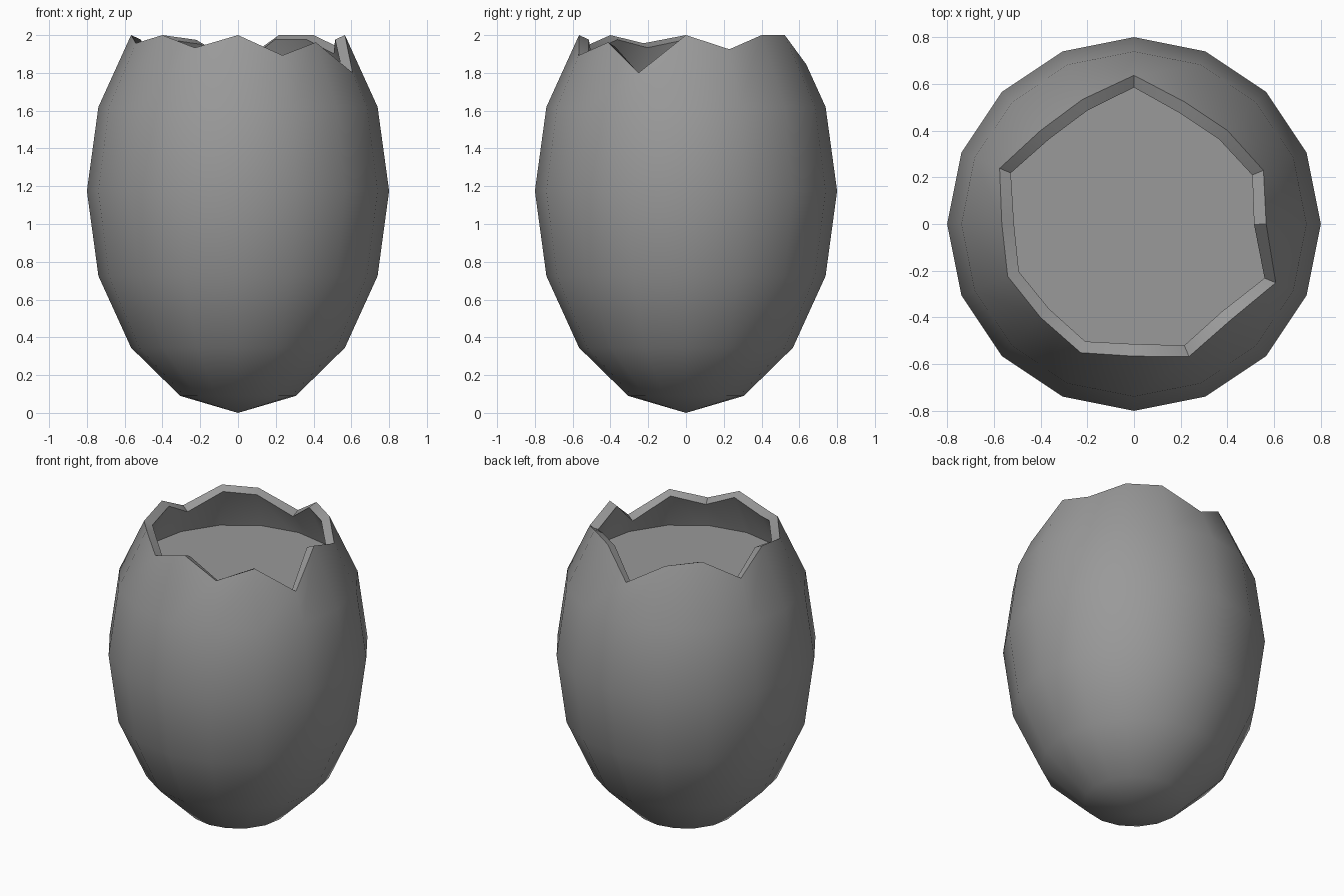
import bpy, bmesh
from math import cos, sin, tau, radians

if "Cube" in bpy.data.objects:
    bpy.data.objects.remove(bpy.data.objects["Cube"])

N = 16
# Egg profile rings (radius, height), pole at the bottom
RINGS = [(0.306, 0.09), (0.566, 0.345), (0.739, 0.725), (0.80, 1.175), (0.739, 1.62)]
# Height of the broken edge on each meridian, counter-clockwise from +x
RIM_Z = [2.0, 1.925, 2.0, 2.0, 1.845, 1.975, 2.0, 1.875,
         2.0, 1.957, 2.0, 1.933, 2.0, 1.893, 1.962, 1.80]
FILL_Z = 1.69

grey = bpy.data.materials.new("dark_grey")
grey.diffuse_color = (0.32, 0.32, 0.32, 1)
grey.use_nodes = True
grey.node_tree.nodes["Principled BSDF"].inputs["Base Color"].default_value = grey.diffuse_color


def wall_radius(z):
    """Outer radius on the slope between the last ring and the broken edge."""
    return 0.739 + (0.566 - 0.739) * (z - 1.62) / (2.0 - 1.62)


def point(i, r, z):
    a = tau * i / N
    return (r * cos(a), r * sin(a), z)


def make_object(name, bm):
    mesh = bpy.data.meshes.new(name)
    bm.to_mesh(mesh)
    bm.free()
    mesh.materials.append(grey)
    ob = bpy.data.objects.new(name, mesh)
    bpy.context.collection.objects.link(ob)
    return ob


# Cracked shell: rings of the egg, ending in the jagged edge
bm = bmesh.new()
pole = bm.verts.new((0, 0, 0))
loops = [[bm.verts.new(point(i, r, z)) for i in range(N)] for r, z in RINGS]
loops.append([bm.verts.new(point(i, wall_radius(z), z)) for i, z in enumerate(RIM_Z)])
for i in range(N):
    j = (i + 1) % N
    bm.faces.new((pole, loops[0][j], loops[0][i]))
    for lo, hi in zip(loops, loops[1:]):
        bm.faces.new((lo[i], lo[j], hi[j], hi[i]))
shell = make_object("egg_shell", bm)

# Shell thickness
solid = shell.modifiers.new("thickness", 'SOLIDIFY')
solid.thickness = 0.057
solid.offset = -1
bpy.context.view_layer.objects.active = shell
shell.select_set(True)
bpy.ops.object.modifier_apply(modifier="thickness")
bpy.ops.object.shade_smooth_by_angle(angle=radians(48))

# Flat filling inside the shell, just below the broken edge
bm = bmesh.new()
bm.faces.new([bm.verts.new(point(i, wall_radius(FILL_Z) - 0.05, FILL_Z)) for i in range(N)])
make_object("egg_filling", bm)
